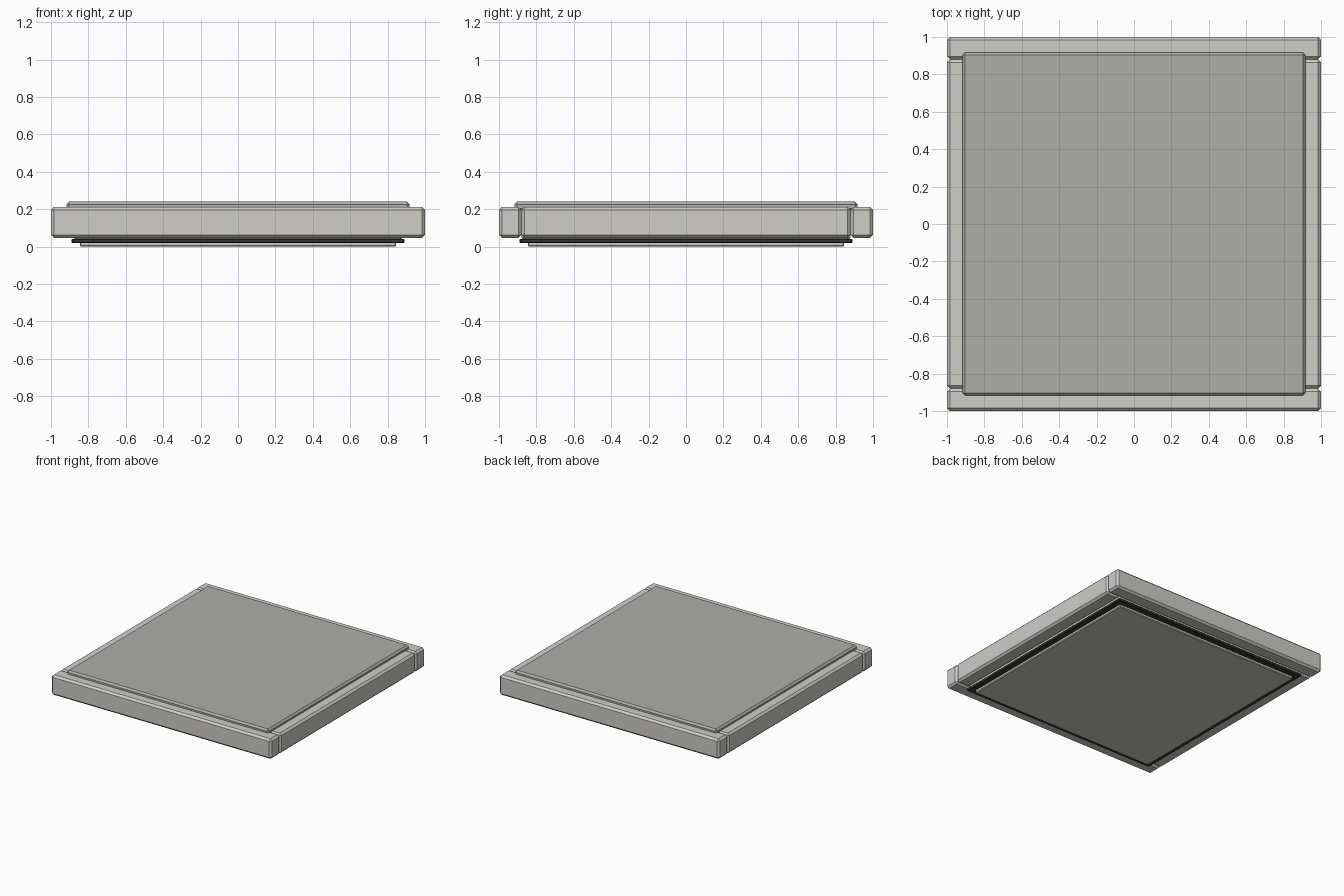
import bpy

if "Cube" in bpy.data.objects:
    bpy.data.objects.remove(bpy.data.objects["Cube"])


def material(name, rgb):
    m = bpy.data.materials.new(name)
    m.diffuse_color = (*rgb, 1)
    m.use_nodes = True
    m.node_tree.nodes["Principled BSDF"].inputs["Base Color"].default_value = m.diffuse_color
    return m


stone = material("light_stone", (0.62, 0.61, 0.57))
slate = material("grey_slab", (0.42, 0.43, 0.40))
black = material("dark_gasket", (0.04, 0.04, 0.04))


def box(name, x, y, z, bevel, mat):
    """Chamfered box from (min, max) ranges on each axis."""
    bpy.ops.mesh.primitive_cube_add(
        size=1, location=[(a + b) / 2 for a, b in (x, y, z)])
    ob = bpy.context.object
    ob.name = name
    ob.scale = [b - a for a, b in (x, y, z)]
    bpy.ops.object.transform_apply(location=False, rotation=False, scale=True)
    mod = ob.modifiers.new("chamfer", 'BEVEL')
    mod.width = bevel
    mod.segments = 1
    ob.data.materials.append(mat)
    return ob


def square(name, half, z, bevel, mat):
    return box(name, (-half, half), (-half, half), z, bevel, mat)


# stacked square plates
square("base_plate", 0.845, (0.0, 0.04), 0.006, stone)
square("shadow_gasket", 0.89, (0.02, 0.042), 0.004, black)
square("core_slab", 0.88, (0.035, 0.20), 0.012, stone)
square("top_panel", 0.917, (0.19, 0.24), 0.014, slate)

# edge rails: full-width front/back, shorter sides butted between them
RAIL_Z = (0.047, 0.212)
box("front_rail", (-1, 1), (-1, -0.88), RAIL_Z, 0.016, stone)
box("back_rail", (-1, 1), (0.88, 1), RAIL_Z, 0.016, stone)
box("left_rail", (-1, -0.88), (-0.88, 0.88), RAIL_Z, 0.016, stone)
box("right_rail", (0.88, 1), (-0.88, 0.88), RAIL_Z, 0.016, stone)
